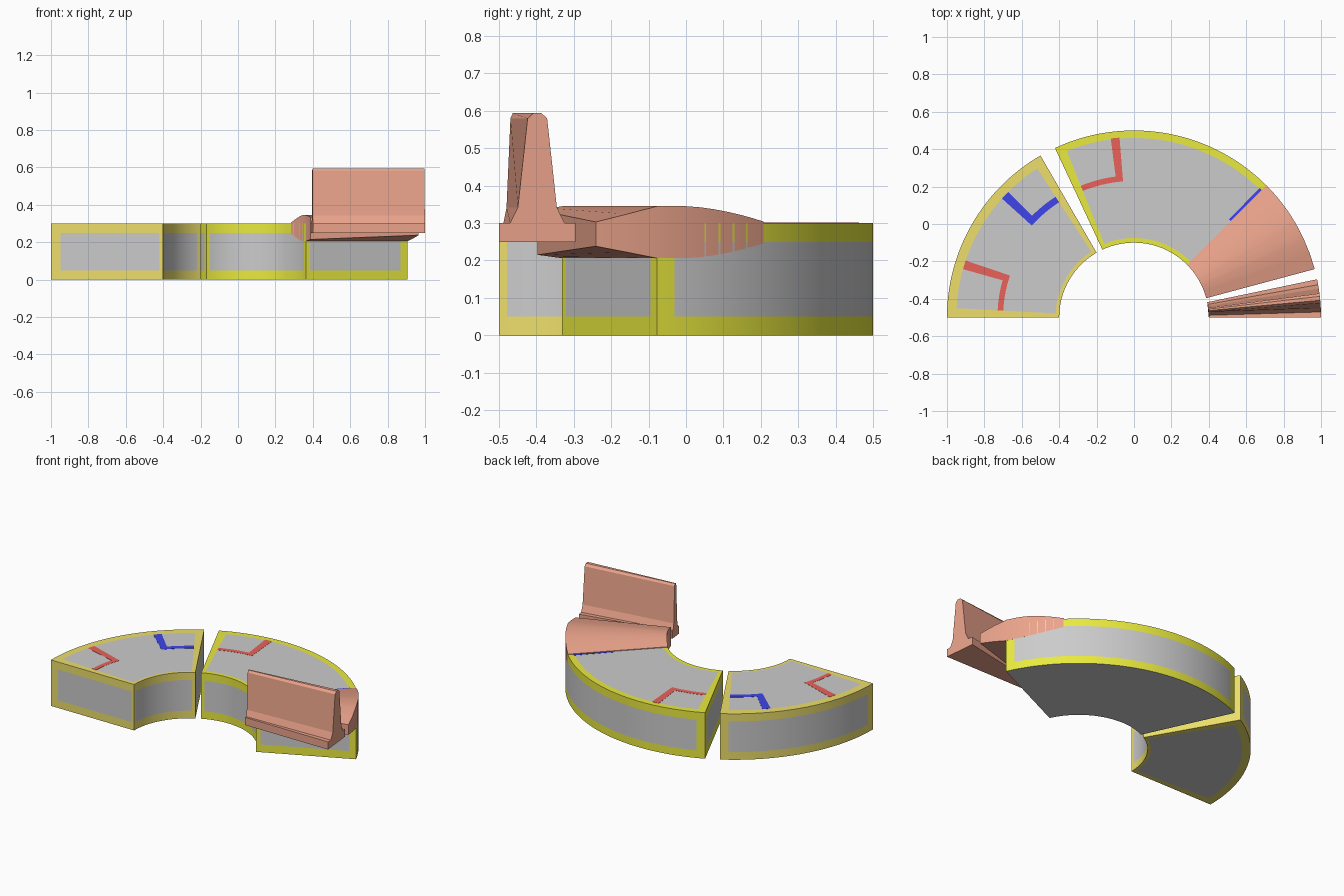
import bpy, bmesh
from math import cos, sin, radians, pi

if "Cube" in bpy.data.objects:
    bpy.data.objects.remove(bpy.data.objects["Cube"])


def material(name, rgb):
    m = bpy.data.materials.new(name)
    m.diffuse_color = (*rgb, 1)
    m.use_nodes = True
    m.node_tree.nodes["Principled BSDF"].inputs["Base Color"].default_value = m.diffuse_color
    return m


GREY = material("grey", (0.7, 0.7, 0.7))
OCHRE = material("ochre", (0.85, 0.74, 0.15))
YELLOW = material("yellow", (0.82, 0.82, 0.05))
RED = material("red", (0.82, 0.12, 0.1))
BLUE = material("blue", (0.05, 0.06, 0.82))
CORAL = material("coral", (0.83, 0.37, 0.26))
CY = -0.5           # centre of the half ring in y
R0, R1, TOP = 0.4, 1.0, 0.3


def polar(r, a, z):
    return (r * cos(radians(a)), CY + r * sin(radians(a)), z)


def steps(a, b, n):
    return [a + (b - a) * i / n for i in range(n + 1)]


def finish(name, bm, mats, smooth=True):
    bmesh.ops.remove_doubles(bm, verts=bm.verts, dist=1e-6)
    bmesh.ops.recalc_face_normals(bm, faces=bm.faces)
    me = bpy.data.meshes.new(name)
    bm.to_mesh(me)
    bm.free()
    for m in mats:
        me.materials.append(m)
    ob = bpy.data.objects.new(name, me)
    bpy.context.collection.objects.link(ob)
    if smooth:
        bpy.ops.object.select_all(action='DESELECT')
        bpy.context.view_layer.objects.active = ob
        ob.select_set(True)
        bpy.ops.object.shade_smooth_by_angle(angle=radians(20))
    return ob


def loft(name, rings, mat, smooth=True):
    """Skin closed rings of (radius, angle, z) points and cap both ends."""
    bm = bmesh.new()
    vs = [[bm.verts.new(polar(*p)) for p in ring] for ring in rings]
    n = len(vs[0])
    for a, b in zip(vs, vs[1:]):
        for i in range(n):
            j = (i + 1) % n
            bm.faces.new((a[i], a[j], b[j], b[i]))
    bm.faces.new(vs[0])
    bm.faces.new(vs[-1])
    return finish(name, bm, [mat], smooth)


def block(name, a0, a1, trim, rs, bottom_trim):
    """Ring sector with a coloured border around grey panels."""
    zs = [0, 0.05, 0.25, TOP]
    angs = [a0] + steps(a0 + 3, a1 - 3, int((a1 - a0) * 0.7)) + [a1]
    last = len(angs) - 2
    bm = bmesh.new()

    def quad(pts, panel):
        f = bm.faces.new([bm.verts.new(polar(*p)) for p in pts])
        f.material_index = 0 if panel else 1

    for k, (a, b) in enumerate(zip(angs, angs[1:])):
        mid = 0 < k < last
        for i in range(3):
            for r in (R0, R1):
                quad([(r, a, zs[i]), (r, b, zs[i]), (r, b, zs[i + 1]), (r, a, zs[i + 1])], mid and i == 1)
            for z in (0, TOP):
                panel = (mid and i == 1) or (z == 0 and not bottom_trim)
                quad([(rs[i], a, z), (rs[i], b, z), (rs[i + 1], b, z), (rs[i + 1], a, z)], panel)
    for a in (a0, a1):
        for i in range(3):
            for j in range(3):
                quad([(rs[i], a, zs[j]), (rs[i + 1], a, zs[j]),
                      (rs[i + 1], a, zs[j + 1]), (rs[i], a, zs[j + 1])], i == 1 and j == 1)
    return finish(name, bm, [GREY, trim])


def mark(name, a0, a1, r0, r1, mat):
    """Thin painted strip on the top surface."""
    lo, hi = TOP - 0.002, TOP + 0.001
    loft(name, [[(r0, a, lo), (r1, a, lo), (r1, a, hi), (r0, a, hi)]
                for a in steps(a0, a1, 8)], mat, False)


# Two track blocks
block("short_block", 120, 180, OCHRE, [R0, 0.42, 0.95, R1], True)
block("long_block", 25, 115, YELLOW, [R0, 0.425, 0.96, R1], False)

# Corner marks: one radial bar and one arc each
mark("long_block_red_bar", 94.6, 97.4, 0.73, 0.965, RED)
mark("long_block_red_arc", 97.4, 112, 0.73, 0.76, RED)
mark("short_block_red_bar", 161.3, 164.2, 0.70, 0.95, RED)
mark("short_block_red_arc", 164.2, 177, 0.70, 0.73, RED)
mark("short_block_blue_bar", 135, 138, 0.735, 0.95, BLUE)
mark("short_block_blue_arc", 123, 135, 0.735, 0.77, BLUE)
mark("long_block_blue_bar", 43, 45.9, 0.73, 0.965, BLUE)

# Curved ramp at the end of the long block
rings = []
for a in [15, 20] + steps(25, 45, 8):
    if a >= 25:
        s = max(0, (a - 30) / 15)
        top = 0.345 - 0.041 * s ** 1.5
        low = 0.206 + 0.04 * s ** 1.5
        sec = (low, low, top, top)
    else:
        t = (25 - a) / 10
        sec = (0.206 + 0.009 * t, 0.206 + 0.032 * t, 0.345 - 0.042 * t, 0.345 - 0.01 * t)
    rings.append([(R0, a, sec[0]), (1.0002, a, sec[1]), (1.0002, a, sec[2]), (R0, a, sec[3])])
loft("ramp", rings, CORAL)

# Upright barrier: half profile of (angle from middle, z), mirrored, tapering to the ring centre
half = [(5.9, 0.25), (5.9, 0.30), (4.2, 0.30), (3.0, 0.342), (1.5, 0.58), (0.6, 0.594)]
profile = [(5.9 + d, z) for d, z in half] + [(5.9 - d, z) for d, z in reversed(half)]
loft("barrier", [[(r, a, z) for a, z in profile] for r in (R0, R1)], CORAL, False)
